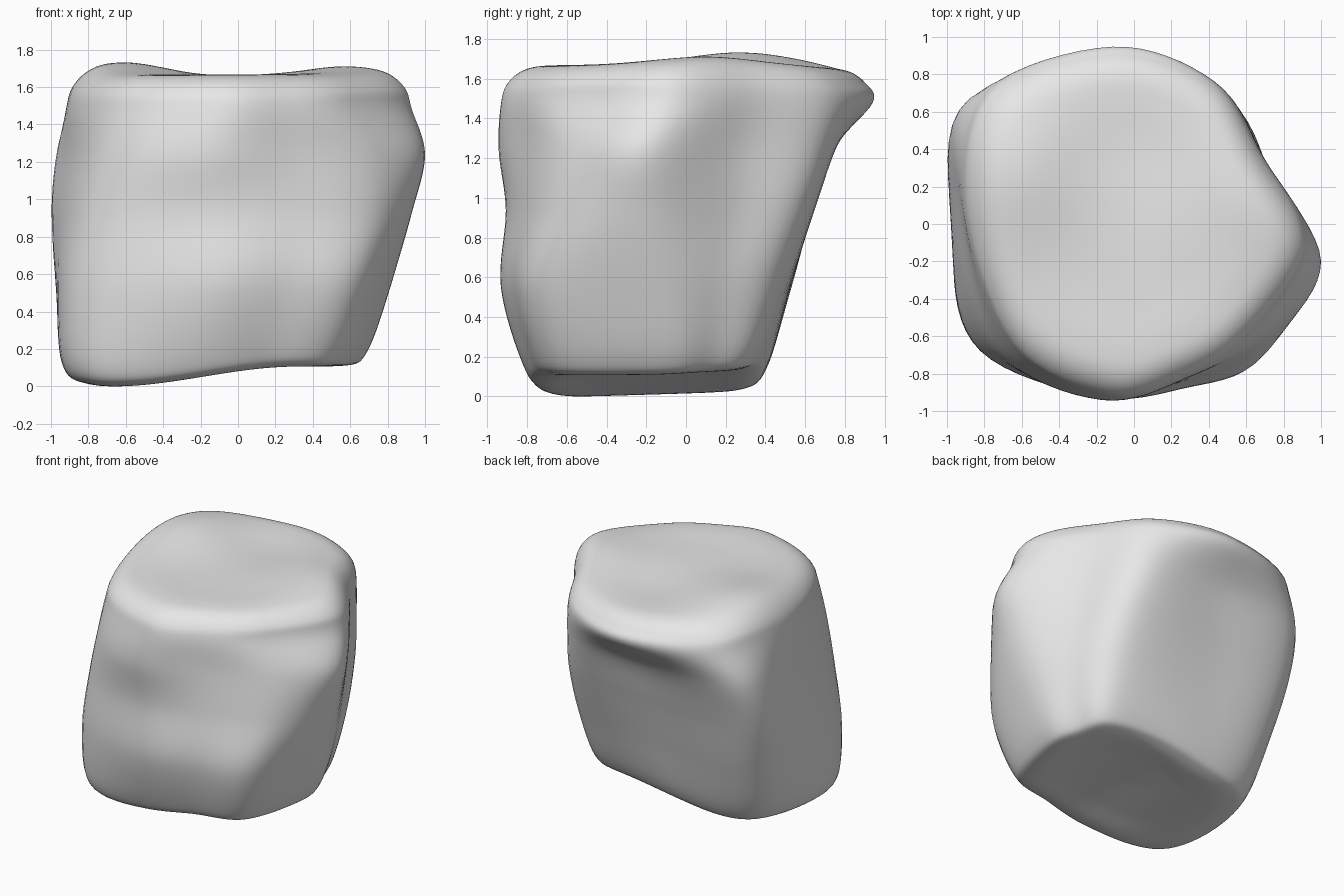
import bpy, bmesh
from math import exp, sin
from mathutils import Vector

if "Cube" in bpy.data.objects:
    bpy.data.objects.remove(bpy.data.objects["Cube"], do_unlink=True)

STEPS_AROUND = 8   # fine points between neighbouring section points
STEPS_UP = 8       # fine rings between neighbouring sections

# Horizontal sections of the boulder, from the foot to the upper rim.
# Points run: front left, front, front dent, front right, right, right dent,
# back right, back, back left, left
SECTIONS = [
    (.1, [(-.81, -.65), (-.25, -.81), (.15, -.79), (.53, -.67), (.69, -.15),
          (.63, .12), (.47, .36), (-.2, .42), (-.77, .31), (-.94, -.2)]),
    (.5, [(-.82, -.68), (-.2, -.92), (.25, -.88), (.65, -.73), (.82, -.2),
          (.73, .16), (.51, .49), (-.2, .53), (-.86, .44), (-.97, -.15)]),
    (.9, [(-.78, -.66), (-.2, -.9), (.32, -.83), (.76, -.62), (.93, -.2),
          (.74, .24), (.5, .62), (-.2, .64), (-.91, .56), (-.97, .05)]),
    (1.22, [(-.71, -.67), (-.18, -.94), (.32, -.81), (.75, -.58), (1, -.2),
            (.73, .28), (.46, .71), (-.15, .75), (-.89, .66), (-.93, .1)]),
    (1.46, [(-.66, -.65), (-.14, -.925), (.26, -.83), (.62, -.6), (.93, -.12),
            (.69, .36), (.42, .77), (-.12, .94), (-.79, .71), (-.91, .1)]),
]


def spline(a, b, c, d, t):
    """Smooth curve from b to c, with a and d as neighbours."""
    return b + (c - a) * (t / 2) + (a - b * 2.5 + c * 2 - d / 2) * t ** 2 \
        + (b * 3 - a - c * 3 + d) * (t ** 3 / 2)


def inset(ring, scale, z):
    """A copy of a ring drawn in towards its middle at a new height."""
    mid = sum(ring, Vector()) / len(ring)
    out = [mid.lerp(p, scale) for p in ring]
    for p in out:
        p.z = z
    return out


def refine_ring(ring):
    n = len(ring)
    return [spline(ring[i - 1], ring[i], ring[(i + 1) % n], ring[(i + 2) % n], s / STEPS_AROUND)
            for i in range(n) for s in range(STEPS_AROUND)]


def bump(p, x, y):
    return exp(-((p.x - x) ** 2 + (p.y - y) ** 2) / .15)


def settle(p):
    """Wave the underside and raise two swells and a hollow on the top."""
    low = max(0, 1 - p.z / 1.7)
    high = max(0, p.z / 1.7) ** 6
    p.z += (.055 * sin(3 * p.x + .6) + .03 * p.y + .07) * low \
        + (.08 * bump(p, -.6, .28) + .05 * bump(p, .6, .12) - .03 * bump(p, -.1, .45)) * high
    return p


# Control rings: underside, side sections, then the top
body = [[Vector((x, y, z)) for x, y in pts] for z, pts in SECTIONS]
foot, rim = body[0], body[-1]
rings = [inset(foot, 0, .01), inset(foot, .45, .005), inset(foot, .84, 0)] + body
rings += [inset(rim, scale, z) for scale, z in
          [(.96, 1.57), (.86, 1.64), (.7, 1.66), (.4, 1.655), (0, 1.655)]]
rings = [refine_ring(r) for r in rings]

# Loft through the rings
fine = []
last = len(rings) - 1
for k in range(last):
    quad = [rings[max(k - 1, 0)], rings[k], rings[k + 1], rings[min(k + 2, last)]]
    for s in range(STEPS_UP):
        fine.append([settle(spline(*col, s / STEPS_UP)) for col in zip(*quad)])

bm = bmesh.new()
bottom = bm.verts.new(fine[0][0])
top = bm.verts.new(settle(rings[last][0].copy()))
grid = [[bm.verts.new(p) for p in ring] for ring in fine[1:]]
n = len(grid[0])
for i in range(n):
    j = (i + 1) % n
    bm.faces.new((bottom, grid[0][j], grid[0][i]))
    bm.faces.new((top, grid[-1][i], grid[-1][j]))
    for lower, upper in zip(grid, grid[1:]):
        bm.faces.new((lower[i], lower[j], upper[j], upper[i]))
bmesh.ops.recalc_face_normals(bm, faces=bm.faces)
for f in bm.faces:
    f.smooth = True

# Stand on the ground
drop = min(v.co.z for v in bm.verts)
bmesh.ops.translate(bm, verts=bm.verts, vec=(0, 0, -drop))

mesh = bpy.data.meshes.new("boulder")
bm.to_mesh(mesh)
bm.free()
boulder = bpy.data.objects.new("boulder", mesh)
bpy.context.collection.objects.link(boulder)

# Plain stone colour
stone = bpy.data.materials.new("stone grey")
stone.use_nodes = True
grey = (.8, .8, .8, 1)
stone.diffuse_color = grey
stone.node_tree.nodes["Principled BSDF"].inputs["Base Color"].default_value = grey
mesh.materials.append(stone)
